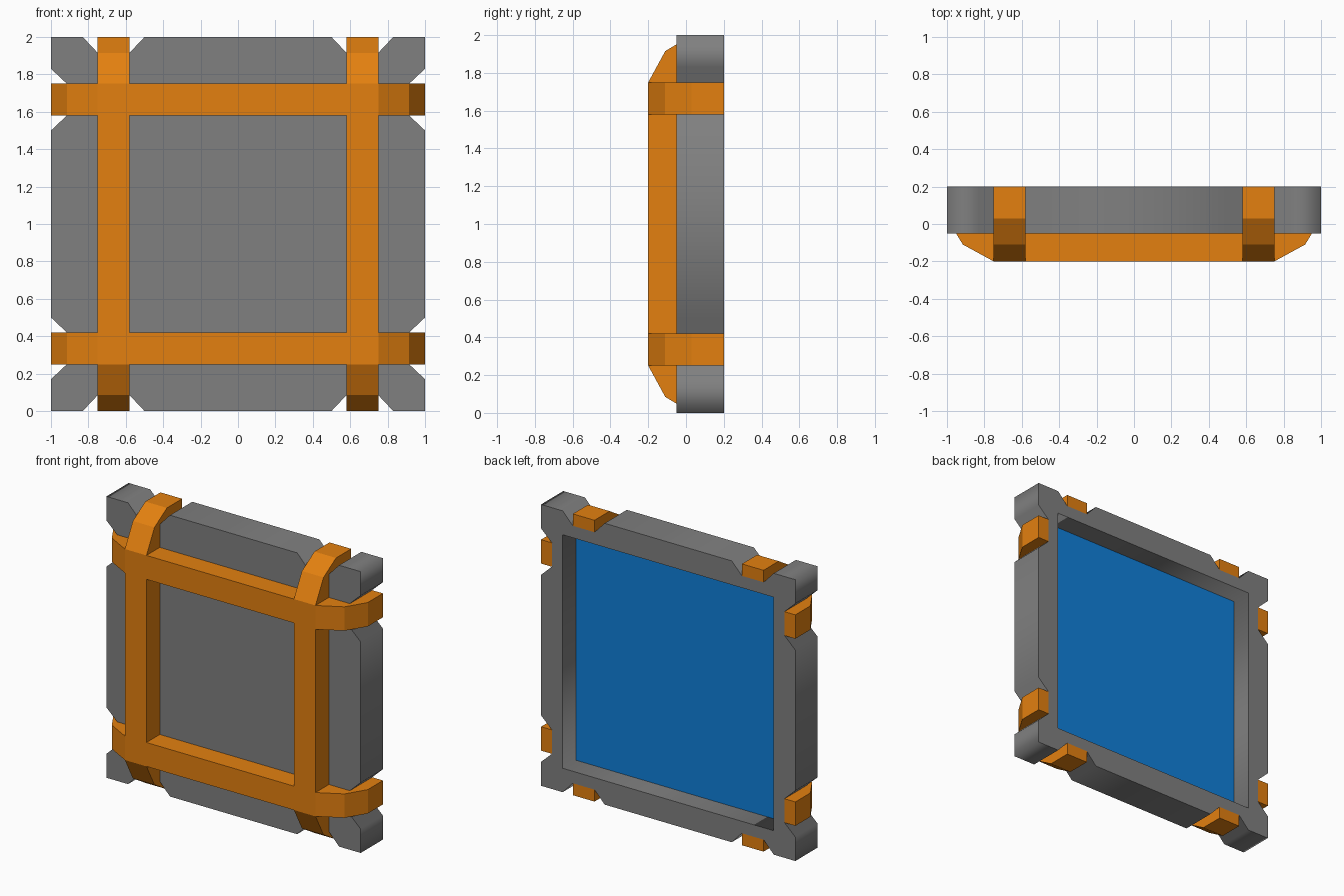
import bpy, bmesh, math
from mathutils import Vector

cube = bpy.data.objects.get("Cube")
if cube:
    bpy.data.objects.remove(cube, do_unlink=True)


def material(name, rgb):
    mat = bpy.data.materials.new(name)
    mat.use_nodes = True
    colour = (*rgb, 1)
    mat.diffuse_color = colour
    mat.node_tree.nodes["Principled BSDF"].inputs["Base Color"].default_value = colour
    return mat


grey = material("grey", (0.216, 0.216, 0.216))
orange = material("orange", (0.77, 0.216, 0.005))
blue = material("blue", (0.005, 0.216, 0.70))

FRONT, BACK, SEAT = -0.05, 0.2, 0.05      # depths of frame front, frame back, panel back
OPENING, FLOOR = 0.83, 0.915              # half sizes of opening and notch floor
STRAP_IN, STRAP_OUT = 0.58, 0.75          # strap edges measured from the centre


def add_mesh(name, bm, mats):
    bmesh.ops.recalc_face_normals(bm, faces=bm.faces)
    mesh = bpy.data.meshes.new(name)
    bm.to_mesh(mesh)
    bm.free()
    for mat in mats:
        mesh.materials.append(mat)
    obj = bpy.data.objects.new(name, mesh)
    bpy.context.collection.objects.link(obj)
    return obj


def prism(name, points, offset, mats):
    """Extrude a closed profile of 3D points by an offset."""
    bm = bmesh.new()
    face = bm.faces.new([bm.verts.new(p) for p in points])
    ext = bmesh.ops.extrude_face_region(bm, geom=[face])
    verts = [g for g in ext["geom"] if isinstance(g, bmesh.types.BMVert)]
    bmesh.ops.translate(bm, verts=verts, vec=Vector(offset))
    return add_mesh(name, bm, mats)


# Notched frame: one side outline turned four times, with a square opening
half = [(1, 1), (OPENING, 1), (STRAP_OUT, FLOOR), (STRAP_IN, FLOOR), (0.5, 1)]
side = half + [(-x, y) for x, y in half[:0:-1]]
outline = []
for turn in range(4):
    for x, y in side:
        for _ in range(turn):
            x, y = -y, x
        outline.append((x, y))
opening = [(OPENING, OPENING), (-OPENING, OPENING), (-OPENING, -OPENING), (OPENING, -OPENING)]

curve = bpy.data.curves.new("frame", "CURVE")
curve.dimensions = "2D"
curve.fill_mode = "BOTH"
curve.extrude = (BACK - FRONT) / 2
for loop in (outline, opening):
    spline = curve.splines.new("POLY")
    spline.points.add(len(loop) - 1)
    for point, (x, y) in zip(spline.points, loop):
        point.co = (x, y, 0, 1)
    spline.use_cyclic_u = True
curve.materials.append(grey)
frame = bpy.data.objects.new("frame", curve)
bpy.context.collection.objects.link(frame)
frame.rotation_euler.x = math.pi / 2
frame.location = (0, (FRONT + BACK) / 2, 1)
bpy.ops.object.select_all(action="DESELECT")
frame.select_set(True)
bpy.context.view_layer.objects.active = frame
bpy.ops.object.convert(target="MESH")

# Panel filling the opening, blue on its recessed back
panel = prism("panel", [(x, FRONT, z + 1) for x, z in opening],
              (0, SEAT - FRONT, 0), [grey, blue])
for poly in panel.data.polygons:
    poly.material_index = int(poly.normal.y > 0.9)

# Straps bent round the frame edges into the notches
bend = [(STRAP_OUT, -0.2), (FLOOR, -0.11), (1, 0.03), (1, BACK), (FLOOR, BACK), (FLOOR, FRONT)]
profile = bend + [(-a, y) for a, y in reversed(bend)]
width = STRAP_OUT - STRAP_IN
for start, upright, level in ((STRAP_IN, "left", "upper"), (-STRAP_OUT, "right", "lower")):
    prism(upright + "_upright_strap", [(start, y, a + 1) for a, y in profile],
          (width, 0, 0), [orange])
    prism(level + "_cross_strap", [(a, y, start + 1) for a, y in profile],
          (0, 0, width), [orange])
